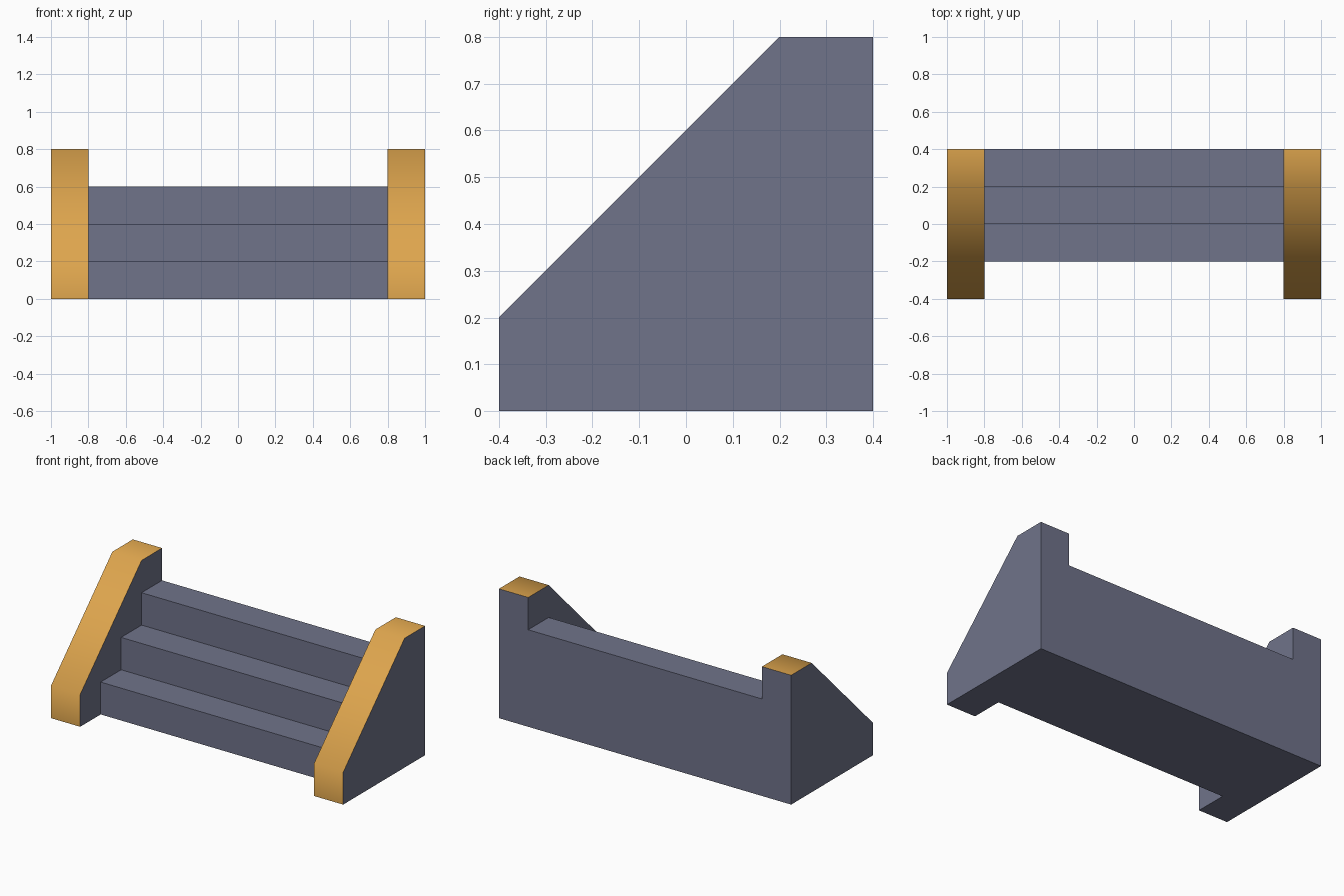
import bpy
import bmesh

if "Cube" in bpy.data.objects:
    bpy.data.objects.remove(bpy.data.objects["Cube"])

# (y, z) outline of a side wall, from the front top corner over the top to the front foot
OVER_TOP = [(-0.4, 0.2), (0.2, 0.8), (0.4, 0.8), (0.4, 0.6)]
FOOT = [(-0.2, 0.0), (-0.4, 0.0)]
OUTLINE = OVER_TOP + [(0.4, 0.0)] + FOOT

# (y, z) zigzag of the three steps, from the bottom front to the top back
STEPS = [(-0.2, 0.0)]
for i in range(3):
    y, z = -0.2 + 0.2 * i, 0.2 * (i + 1)
    STEPS += [(y, z), (y + 0.2, z)]

INNER, OUTER = 0.8, 1.0


def material(name, rgb):
    mat = bpy.data.materials.new(name)
    mat.diffuse_color = (*rgb, 1.0)
    mat.use_nodes = True
    mat.node_tree.nodes["Principled BSDF"].inputs["Base Color"].default_value = mat.diffuse_color
    return mat


bm = bmesh.new()


def face(points):
    return bm.faces.new([bm.verts.new(p) for p in points])


def strip(profile, x0, x1):
    """Sweep a closed (y, z) profile along x, without end caps."""
    for (ya, za), (yb, zb) in zip(profile, profile[1:] + profile[:1]):
        face([(x0, ya, za), (x1, ya, za), (x1, yb, zb), (x0, yb, zb)])


# Steps between the walls
strip(STEPS + [(0.4, 0.0)], -INNER, INNER)

# Side walls: rim, outer side, and the inner side showing above the steps
for side in (-1, 1):
    strip(OUTLINE, side * INNER, side * OUTER)
    face([(side * OUTER, y, z) for y, z in OUTLINE])
    inner = OVER_TOP + STEPS[-2::-1] + FOOT[1:]
    face([(side * INNER, y, z) for y, z in inner])

bmesh.ops.remove_doubles(bm, verts=bm.verts, dist=0.0001)
bmesh.ops.recalc_face_normals(bm, faces=bm.faces)

# Orange, smoothly shaded rim on the front, slope and top of the walls
for f in bm.faces:
    c, n = f.calc_center_median(), f.normal
    on_wall = abs(c.x) > INNER + 0.01 and abs(n.x) < 0.5
    f.smooth = on_wall and (n.z > 0.5 or n.y < -0.5)
    f.material_index = 1 if f.smooth else 0

mesh = bpy.data.meshes.new("staircase")
bm.to_mesh(mesh)
bm.free()
mesh.materials.append(material("slate grey", (0.16, 0.172, 0.254)))
mesh.materials.append(material("warm orange", (0.73, 0.377, 0.075)))
staircase = bpy.data.objects.new("staircase", mesh)
bpy.context.collection.objects.link(staircase)
